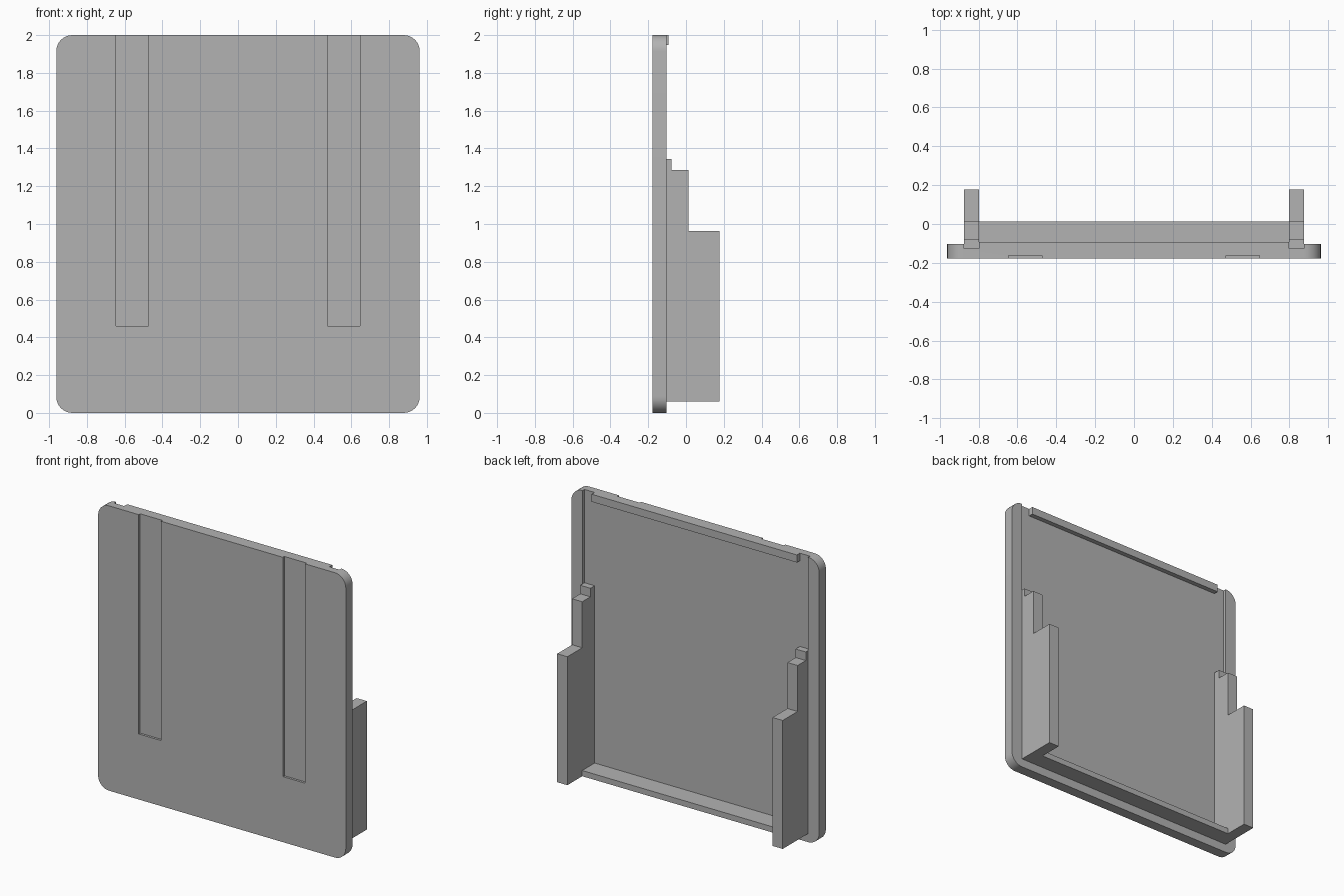
import bpy
import bmesh
from math import cos, sin, pi, radians
from mathutils import Vector

if "Cube" in bpy.data.objects:
    bpy.data.objects.remove(bpy.data.objects["Cube"])

grey = bpy.data.materials.new("plain grey")
grey.use_nodes = True
colour = (0.45, 0.45, 0.45, 1)
grey.diffuse_color = colour
grey.node_tree.nodes["Principled BSDF"].inputs["Base Color"].default_value = colour

# Main dimensions
HALF_W, HEIGHT, RADIUS = 0.962, 2.0, 0.085
FRONT, BACK, FLOOR = -0.178, -0.104, -0.125
RIM_X, ARM_X, BASE_Z = 0.876, 0.797, 0.06


def prism(name, points, direction):
    """Extrude a closed outline along a direction."""
    bm = bmesh.new()
    face = bm.faces.new([bm.verts.new(p) for p in points])
    moved = bmesh.ops.extrude_face_region(bm, geom=[face])["geom"]
    bmesh.ops.translate(bm, vec=Vector(direction),
                        verts=[v for v in moved if isinstance(v, bmesh.types.BMVert)])
    bmesh.ops.recalc_face_normals(bm, faces=bm.faces)
    mesh = bpy.data.meshes.new(name)
    bm.to_mesh(mesh)
    bm.free()
    mesh.materials.append(grey)
    obj = bpy.data.objects.new(name, mesh)
    bpy.context.collection.objects.link(obj)
    return obj


def box(name, x0, x1, y0, y1, z0, z1):
    outline = [(x0, y0, z0), (x1, y0, z0), (x1, y0, z1), (x0, y0, z1)]
    return prism(name, outline, (0, y1 - y0, 0))


def select_only(obj):
    bpy.ops.object.select_all(action='DESELECT')
    obj.select_set(True)
    bpy.context.view_layer.objects.active = obj


def cut(obj, cutter):
    mod = obj.modifiers.new("cut", 'BOOLEAN')
    mod.operation = 'DIFFERENCE'
    mod.solver = 'EXACT'
    mod.object = cutter
    select_only(obj)
    bpy.ops.object.modifier_apply(modifier=mod.name)
    bpy.data.objects.remove(cutter)


# Rounded panel
outline = []
STEPS = 8
corners = [(1, 1), (-1, 1), (-1, -1), (1, -1)]
for quarter, (sx, sz) in enumerate(corners):
    cx = sx * (HALF_W - RADIUS)
    cz = HEIGHT / 2 + sz * (HEIGHT / 2 - RADIUS)
    for i in range(STEPS + 1):
        a = (quarter + i / STEPS) * pi / 2
        outline.append((cx + RADIUS * cos(a), FRONT, cz + RADIUS * sin(a)))
panel = prism("panel", outline, (0, BACK - FRONT, 0))

# Shallow back recess, open at the top, and two front grooves
cut(panel, box("recess_cutter", -RIM_X, RIM_X, FLOOR, BACK + 0.1, BASE_Z, HEIGHT + 0.1))
for s in (-1, 1):
    x0, x1 = sorted((s * 0.473, s * 0.647))
    cut(panel, box("groove_cutter", x0, x1, FRONT - 0.1, FRONT + 0.016, 0.46, HEIGHT + 0.1))
select_only(panel)
bpy.ops.object.shade_smooth_by_angle(angle=radians(30))

# Stepped side arms
profile = [(FLOOR, BASE_Z), (0.178, BASE_Z), (0.178, 0.962), (0.013, 0.962),
           (0.013, 1.285), (-0.078, 1.285), (-0.078, 1.345), (FLOOR, 1.345)]
for side, s in (("left", 1), ("right", -1)):
    prism(side + "_arm", [(s * ARM_X, y, z) for y, z in profile],
          (s * (RIM_X - ARM_X), 0, 0))

# Bottom shelf and top lip
box("bottom_shelf", -ARM_X, ARM_X, FLOOR, 0.013, BASE_Z, BASE_Z + 0.04)
box("top_lip", -ARM_X, ARM_X, FLOOR, -0.092, 1.947, HEIGHT)
